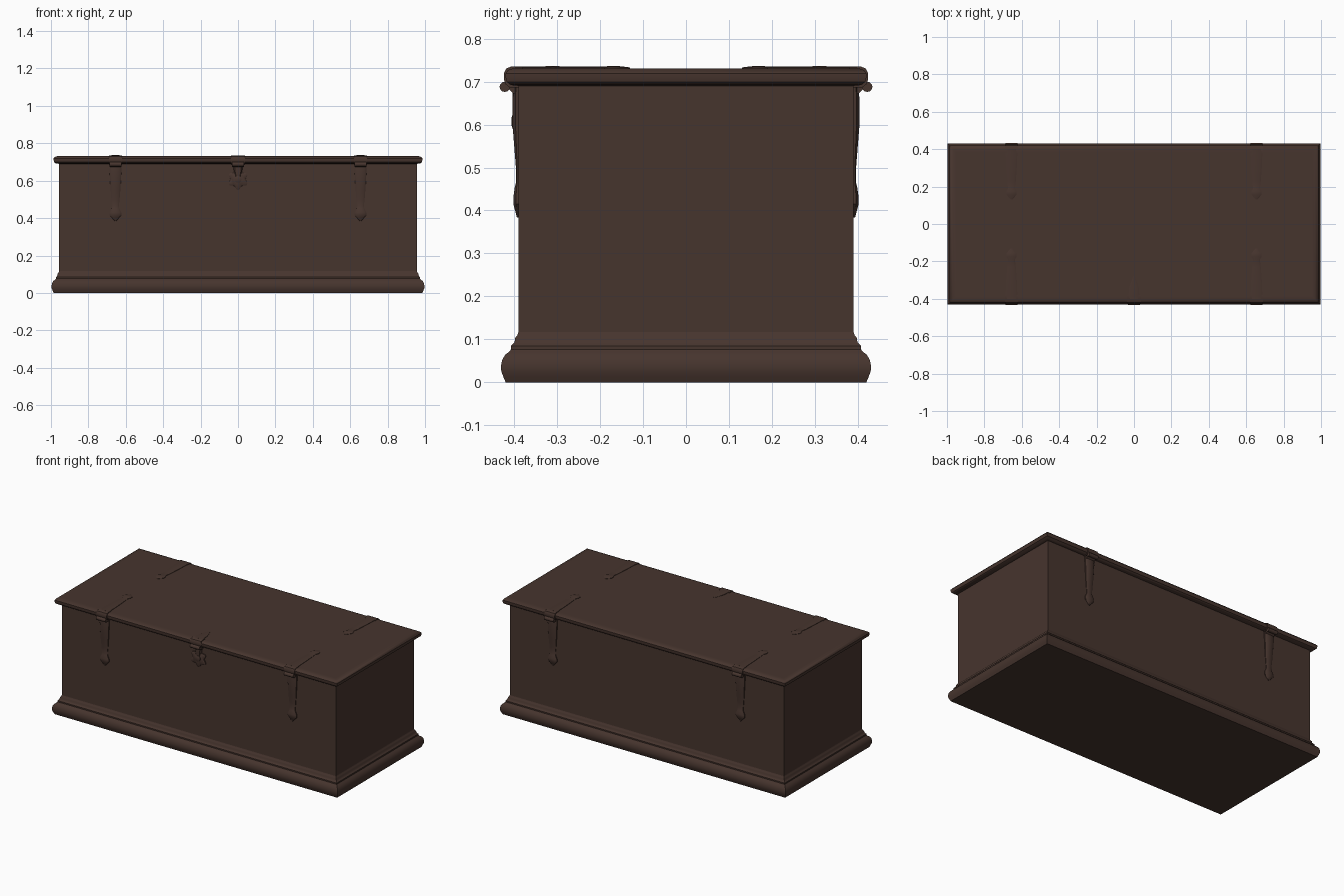
import bpy, bmesh, math

if "Cube" in bpy.data.objects:
    bpy.data.objects.remove(bpy.data.objects["Cube"])

wood = bpy.data.materials.new("dark_brown")
wood.diffuse_color = (0.062, 0.035, 0.027, 1)
wood.use_nodes = True
wood.node_tree.nodes["Principled BSDF"].inputs["Base Color"].default_value = wood.diffuse_color


def finish(name, bm, angle=35):
    bmesh.ops.recalc_face_normals(bm, faces=bm.faces)
    me = bpy.data.meshes.new(name)
    bm.to_mesh(me)
    bm.free()
    me.materials.append(wood)
    ob = bpy.data.objects.new(name, me)
    bpy.context.collection.objects.link(ob)
    bpy.ops.object.select_all(action='DESELECT')
    ob.select_set(True)
    bpy.context.view_layer.objects.active = ob
    bpy.ops.object.shade_smooth_by_angle(angle=math.radians(angle))
    return ob


def loft(name, rings, angle=35):
    """Skin closed rings of equal point count and cap both ends."""
    bm = bmesh.new()
    vs = [[bm.verts.new(p) for p in r] for r in rings]
    n = len(vs[0])
    for a, b in zip(vs, vs[1:]):
        for i in range(n):
            j = (i + 1) % n
            bm.faces.new((a[i], a[j], b[j], b[i]))
    bm.faces.new(vs[0])
    bm.faces.new(vs[-1])
    return finish(name, bm, angle)


def rect_moulding(name, profile):
    """Profile of (half depth, z); half width is always 0.566 more."""
    loft(name, [[(sx * (h + 0.566), sy * h, z)
                 for sx, sy in ((-1, -1), (1, -1), (1, 1), (-1, 1))]
                for h, z in profile])


def strip(name, sections, place):
    """Raised metal strip from (distance, half width, height) sections."""
    loft(name, [[place(x, s, d) for x, d in
                 ((-w, -0.004), (-w, h * 0.5), (-w * 0.7, h), (w * 0.7, h),
                  (w, h * 0.5), (w, -0.004))]
                for s, w, h in sections], 40)


# chest body, stepped plinth and rounded lid
rect_moulding("chest_body", [(0.39, 0.05), (0.39, 0.70)])
rect_moulding("base_moulding", [
    (0.420, 0.0), (0.425, 0.012), (0.430, 0.025), (0.431, 0.038),
    (0.428, 0.052), (0.421, 0.064), (0.412, 0.071), (0.408, 0.076),
    (0.408, 0.084), (0.402, 0.090), (0.399, 0.094), (0.398, 0.103),
    (0.393, 0.109), (0.390, 0.117)])
rect_moulding("lid", [
    (0.388, 0.690), (0.408, 0.692), (0.417, 0.699), (0.420, 0.710),
    (0.420, 0.719), (0.414, 0.727), (0.402, 0.731), (0.385, 0.731)])

WRAP = [(0.38, 0.734), (0.408, 0.735), (0.419, 0.730), (0.424, 0.720),
        (0.424, 0.705), (0.420, 0.694), (0.410, 0.686), (0.385, 0.686)]


def hinge_wrap(name, x, side, w):
    # clasp over the lid edge with a small pin below it
    loft(name + "_wrap", [[(x + dx, side * y, z) for y, z in WRAP]
                          for dx in (-w, w)])
    circle = [(0.422 + 0.012 * math.cos(a), 0.688 + 0.012 * math.sin(a))
              for a in (math.tau * i / 12 for i in range(12))]
    loft(name + "_pin", [[(x + dx, side * y, z) for y, z in circle]
                         for dx in (-w * 0.9, w * 0.9)])
    # block joining the pin to the chest wall
    loft(name + "_knuckle", [[(x + dx, side * y, z) for y, z in
                              ((0.385, 0.69), (0.42, 0.69), (0.402, 0.672), (0.385, 0.672))]
                             for dx in (-w * 0.8, w * 0.8)])


# four hinge straps: hanging part and part along the lid top
HANG = [(0.690, 0.032, 0.012), (0.655, 0.032, 0.014), (0.600, 0.029, 0.014),
        (0.550, 0.026, 0.010), (0.500, 0.022, 0.006), (0.465, 0.018, 0.006),
        (0.452, 0.020, 0.009), (0.430, 0.031, 0.012), (0.415, 0.031, 0.012),
        (0.400, 0.018, 0.008), (0.384, 0.003, 0.004)]
TOP = [(0.400, 0.032, 0.004), (0.310, 0.029, 0.005), (0.230, 0.023, 0.004),
       (0.190, 0.018, 0.004), (0.175, 0.028, 0.006), (0.155, 0.026, 0.005),
       (0.130, 0.003, 0.002)]
for side, face in ((-1, "front"), (1, "back")):
    for x, hand in ((-0.655, "left"), (0.655, "right")):
        name = f"{face}_{hand}_strap"
        hinge_wrap(name, x, side, 0.036)
        strip(name + "_hanging", HANG,
              lambda u, s, d: (x + u, side * (0.39 + d), s))
        strip(name + "_top", TOP,
              lambda u, s, d: (x + u, side * s, 0.731 + d))

# front lock: hasp, six-lobed plate and round boss
hinge_wrap("lock_hasp", 0, -1, 0.037)
strip("lock_hasp_hanging", [(0.69, 0.026, 0.014), (0.65, 0.022, 0.014), (0.62, 0.014, 0.012)],
      lambda u, s, d: (u, -0.39 - d, s))
strip("lock_hasp_top", [(0.40, 0.030, 0.004), (0.34, 0.026, 0.004), (0.28, 0.004, 0.002)],
      lambda u, s, d: (u, -s, 0.731 + d))


def lobed(scale, depth, lobe):
    pts = []
    for i in range(48):
        a = math.tau * i / 48
        r = scale * (1 + lobe * math.cos(6 * (a - math.pi / 2)))
        pts.append((r * math.cos(a), -0.39 - depth, 0.607 + r * math.sin(a)))
    return pts


loft("lock_plate", [lobed(0.048, -0.004, 0.17), lobed(0.048, 0.006, 0.17),
                    lobed(0.041, 0.010, 0.15)], 40)
loft("lock_boss", [lobed(0.018, 0.004, 0), lobed(0.018, 0.013, 0),
                   lobed(0.010, 0.016, 0)], 40)
